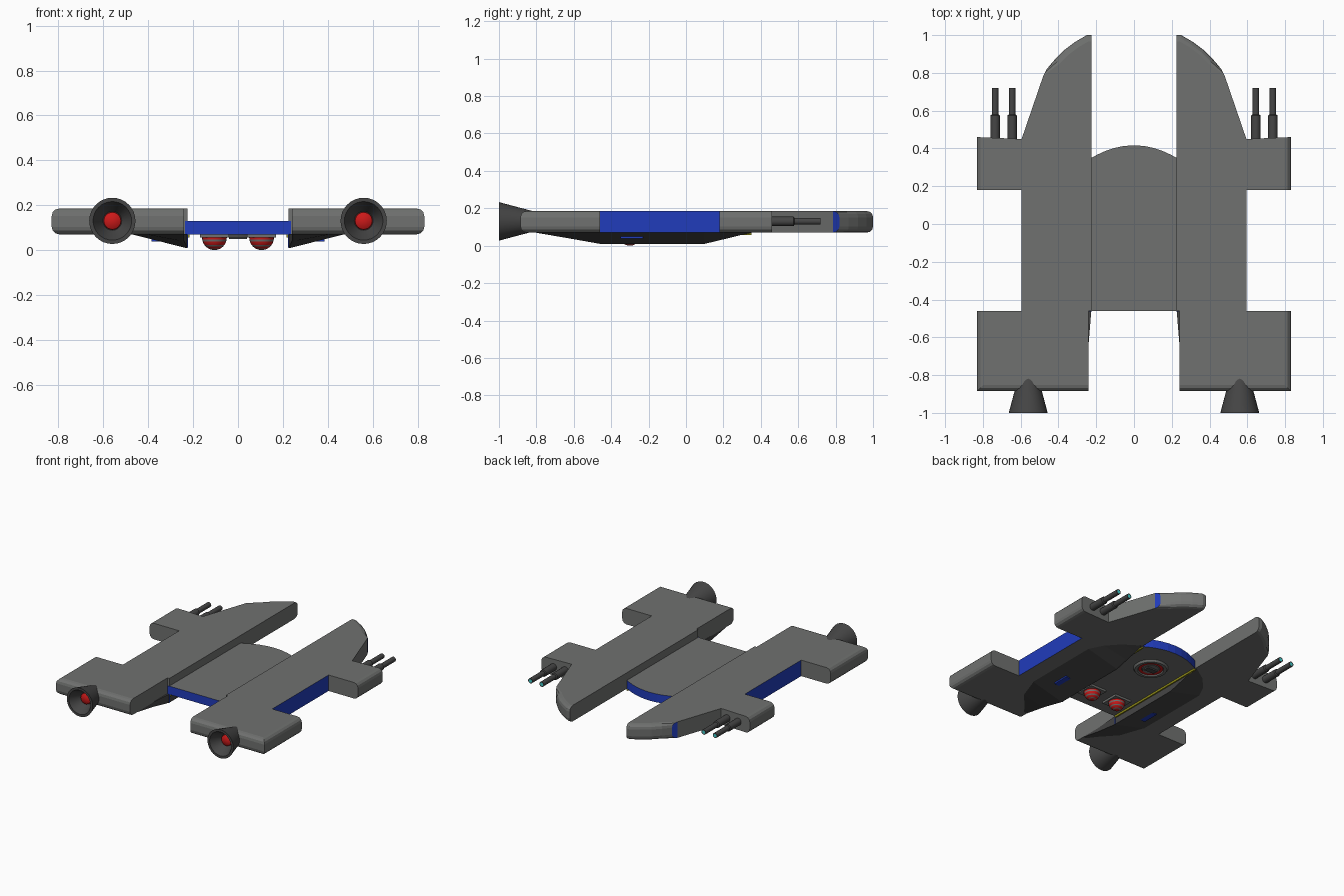
import bpy, bmesh, math
from mathutils import Vector

if "Cube" in bpy.data.objects:
    bpy.data.objects.remove(bpy.data.objects["Cube"])


def colour(name, rgb):
    m = bpy.data.materials.new(name)
    m.diffuse_color = (*rgb, 1)
    m.use_nodes = True
    m.node_tree.nodes["Principled BSDF"].inputs["Base Color"].default_value = m.diffuse_color
    return m


GREY = colour("hull_grey", (0.16, 0.165, 0.16))
DARK = colour("dark_grey", (0.06, 0.06, 0.06))
BLUE = colour("blue", (0.015, 0.045, 0.5))
RED = colour("red", (0.6, 0.01, 0.01))
YELLOW = colour("yellow", (0.3, 0.28, 0.01))
CYAN = colour("cyan", (0.05, 0.6, 0.6))


def finish(name, bm, mats, mirror=True, smooth=False):
    bmesh.ops.recalc_face_normals(bm, faces=bm.faces)
    me = bpy.data.meshes.new(name)
    bm.to_mesh(me)
    bm.free()
    for m in mats:
        me.materials.append(m)
    ob = bpy.data.objects.new(name, me)
    bpy.context.collection.objects.link(ob)
    if smooth:
        bpy.context.view_layer.objects.active = ob
        ob.select_set(True)
        bpy.ops.object.shade_smooth_by_angle(angle=math.radians(35))
        ob.select_set(False)
    if mirror:
        ob.modifiers.new("mirror", 'MIRROR')
    return ob


def prism(outline, z0, z1):
    bm = bmesh.new()
    base = bm.faces.new([bm.verts.new((x, y, z0)) for x, y in outline])
    ext = bmesh.ops.extrude_face_region(bm, geom=[base])
    top = [v for v in ext["geom"] if isinstance(v, bmesh.types.BMVert)]
    bmesh.ops.translate(bm, verts=top, vec=(0, 0, z1 - z0))
    bm.normal_update()
    return bm


def box(name, lo, hi, mat, mirror=True):
    bm = prism([(lo[0], lo[1]), (hi[0], lo[1]), (hi[0], hi[1]), (lo[0], hi[1])], lo[2], hi[2])
    return finish(name, bm, [mat], mirror)


def lathe(name, profile, centre, axis, mats, bands=None, mirror=True, seg=24):
    """Revolve (radius, distance) points about a y or z axis; radius 0 closes the end."""
    bm = bmesh.new()
    rings = []
    for r, t in profile:
        ring = []
        for i in range(seg if r else 1):
            a = 2 * math.pi * i / seg
            c, s = r * math.cos(a), r * math.sin(a)
            p = Vector((c, t, s)) if axis == 'y' else Vector((c, s, t))
            ring.append(bm.verts.new(p + Vector(centre)))
        rings.append(ring)
    for k, (a, b) in enumerate(zip(rings, rings[1:])):
        for i in range(seg):
            j = (i + 1) % seg
            quad = [a[i % len(a)], a[j % len(a)], b[j % len(b)], b[i % len(b)]]
            f = bm.faces.new(list(dict.fromkeys(quad)))
            f.material_index = bands[k] if bands else 0
    return finish(name, bm, mats, mirror, True)


# side hulls with wing stubs and rounded noses
outline = [(.225, -.46), (.24, -.46), (.24, -.885), (.83, -.885), (.83, -.46),
           (.595, -.46), (.595, .18), (.83, .18), (.83, .46), (.595, .45),
           (.48, .785), (.462, .82), (.42, .87), (.37, .92), (.31, .965), (.25, 1), (.225, 1)]
bm = prism(outline, .07, .185)
for f in bm.faces:
    c = f.calc_center_median()
    if abs(f.normal.z) < .1 and (abs(c.x - .595) < .002 or .79 < c.y < .81):
        f.material_index = 1
    elif f.normal.z < -.9 or (c.z < .075):
        f.material_index = 0
edges = []
for e in bm.edges:
    a, b = (v.co for v in e.verts)
    if abs(a.z - b.z) < .01 and (min(a.x, b.x) > .82 or max(a.y, b.y) < -.88 or min(a.y, b.y) > .81):
        edges.append(e)
bmesh.ops.bevel(bm, geom=edges, offset=.033, segments=3, profile=.5, affect='EDGES')
finish("side_hull", bm, [GREY, BLUE])

# centre deck with curved leading edge and blue ends
arc = [(.225 * math.cos(math.pi * i / 12), 0) for i in range(13)]
arc = [(x, .35 + .067 * (1 - (x / .225) ** 2)) for x, _ in arc]
bm = prism([(-.225, -.46), (.225, -.46)] + arc, .07, .13)
for f in bm.faces:
    if abs(f.normal.y) > .3:
        f.material_index = 1
finish("centre_deck", bm, [GREY, BLUE], False)

# wedge keels below the hulls: ridge height and outer width by station
stations = [(-.8, .069, .30), (-.63, .04, .42), (-.46, .01, .48), (.1, .01, .48),
            (.2, .034, .43), (.29, .056, .35), (.35, .069, .26)]
bm = bmesh.new()
rows = []
for y, zr, xo in stations:
    xi = .24 if y < -.5 else .226
    rows.append([bm.verts.new(p) for p in ((xi, y, .072), (xi, y, zr), (xi + .01, y, zr), (xo, y, .072))])
for a, b in zip(rows, rows[1:]):
    for i in range(4):
        j = (i + 1) % 4
        bm.faces.new((a[i], a[j], b[j], b[i]))
bm.faces.new(rows[0])
bm.faces.new(rows[-1])
finish("keel", bm, [DARK])

# blue keel end plates, keel side slots and yellow deck trims
box("keel_end_plate", (.222, -.464, .012), (.237, -.455, .13), BLUE)
box("keel_slot", (.32, -.35, .038), (.385, -.23, .064), BLUE)
box("deck_trim", (.217, -.455, .056), (.228, .35, .071), YELLOW)

# engine nozzles with red glow discs
lathe("engine_nozzle", [(0, -.78), (.05, -.80), (.071, -.88), (.103, -1), (.086, -1), (.042, -.92), (0, -.92)],
      (.56, 0, .13), 'y', [DARK], seg=32)
lathe("engine_glow", [(.04, -.92), (.038, -.935), (.022, -.945), (0, -.947)], (.56, 0, .13), 'y', [RED])

# paired wing guns with cyan muzzles
for n, x in enumerate((.645, .735)):
    lathe(f"wing_gun_{n + 1}", [(0, .43), (.025, .43), (.025, .575), (.018, .58), (.018, .72), (.012, .72), (0, .718)],
          (x, 0, .13), 'y', [DARK, CYAN], [0, 0, 0, 0, 0, 1], seg=16)

# striped belly domes on square frames
N = 10
dome = [(.055 * math.cos(math.pi / 2 * i / N) if i < N else 0, -.055 * math.sin(math.pi / 2 * i / N))
        for i in range(N + 1)]
lathe("belly_dome", dome, (.105, -.3, .055), 'z', [RED, GREY], [i % 3 == 1 for i in range(N)])
box("dome_frame", (.04, -.365, .055), (.17, -.235, .071), GREY)

# round belly hatch with red ring and central block
lathe("belly_hatch", [(.115, .071), (.105, .056), (.085, .056), (.08, .064), (.06, .064), (.055, .06), (0, .06)],
      (0, .17, 0), 'z', [GREY, RED], [0, 0, 0, 1, 0, 0], False, 32)
box("hatch_block", (-.04, .15, .05), (.04, .19, .066), DARK, False)
